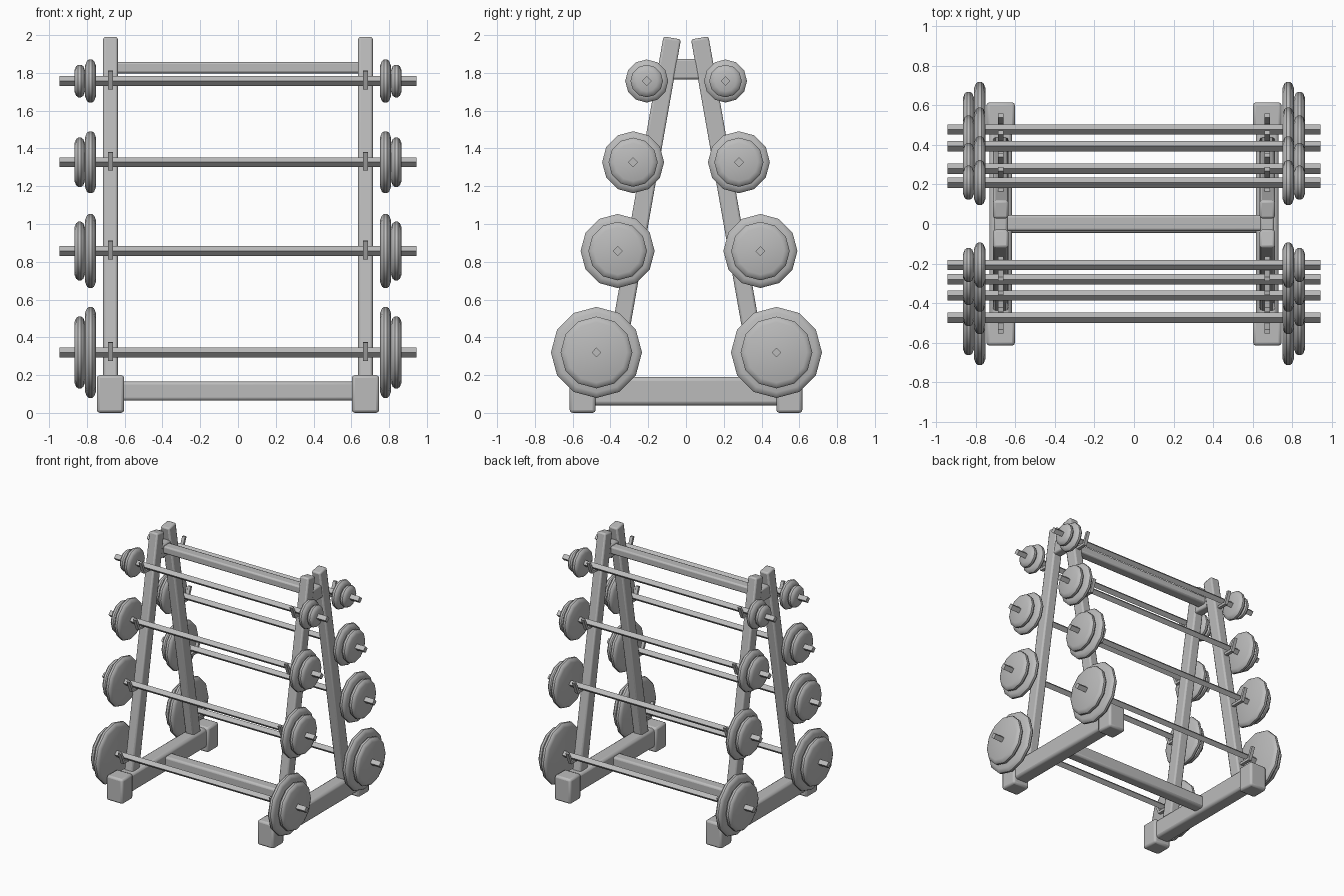
import bpy, bmesh, math
from mathutils import Matrix, Vector

cube = bpy.data.objects.get("Cube")
if cube:
    bpy.data.objects.remove(cube, do_unlink=True)

steel = bpy.data.materials.new("grey_steel")
steel.use_nodes = True
GREY = (0.5, 0.5, 0.5, 1)
steel.diffuse_color = GREY
steel.node_tree.nodes["Principled BSDF"].inputs["Base Color"].default_value = GREY


def finish(name, bm, bevel=0.0):
    bmesh.ops.recalc_face_normals(bm, faces=bm.faces)
    mesh = bpy.data.meshes.new(name)
    bm.to_mesh(mesh)
    bm.free()
    mesh.materials.append(steel)
    obj = bpy.data.objects.new(name, mesh)
    bpy.context.collection.objects.link(obj)
    if bevel:
        mod = obj.modifiers.new("soft_edges", "BEVEL")
        mod.width = bevel
        mod.segments = 2
    bpy.ops.object.select_all(action="DESELECT")
    obj.select_set(True)
    bpy.context.view_layer.objects.active = obj
    bpy.ops.object.shade_smooth_by_angle(angle=math.radians(35))
    return obj


def box(name, centre, size, tilt=0.0, bevel=0.012):
    bm = bmesh.new()
    matrix = (Matrix.Translation(centre) @ Matrix.Rotation(tilt, 4, "X")
              @ Matrix.Diagonal((*size, 1)))
    bmesh.ops.create_cube(bm, size=1, matrix=matrix)
    return finish(name, bm, bevel)


def lathe(name, centre, profile, sides):
    """Spin (x, radius) points about the x axis."""
    bm = bmesh.new()
    verts = [bm.verts.new((x, 0, r)) for x, r in profile]
    edges = [bm.edges.new(pair) for pair in zip(verts, verts[1:])]
    bmesh.ops.spin(bm, geom=verts + edges, cent=(0, 0, 0), axis=(1, 0, 0),
                   angle=math.tau, steps=sides, use_duplicate=False)
    bmesh.ops.remove_doubles(bm, verts=bm.verts, dist=0.0001)
    bmesh.ops.translate(bm, verts=bm.verts, vec=centre)
    return finish(name, bm)


def plate(name, x, y, z, r):
    half = [(0.028, 0), (0.028, r - 0.03), (0.019, r - 0.008), (0.008, r)]
    lathe(name, (x, y, z), half + [(-a, b) for a, b in reversed(half)], 12)


def hook(name, x, side, y_leg, y_bar, z):
    # J-shaped ribbon: back, tray and outward-leaning lip
    outline = [(y_leg - 0.02, z - 0.045), (y_bar + 0.04, z - 0.045),
               (y_bar + 0.08, z + 0.052), (y_bar + 0.06, z + 0.055),
               (y_bar + 0.027, z - 0.025), (y_leg - 0.02, z - 0.025)]
    bm = bmesh.new()
    face = bm.faces.new([bm.verts.new((x - 0.013, side * y, h)) for y, h in outline])
    out = bmesh.ops.extrude_face_region(bm, geom=[face])
    moved = [v for v in out["geom"] if isinstance(v, bmesh.types.BMVert)]
    bmesh.ops.translate(bm, verts=moved, vec=(0.026, 0, 0))
    finish(name, bm)


FRAME_X = 0.675
LEAN = math.radians(10)


def leg_y(z):
    return 0.073 + (1.985 - z) * math.tan(LEAN)


# Side frames
for sx, hand in ((1, "left"), (-1, "right")):
    x = sx * FRAME_X
    box(f"{hand}_base_beam", (x, 0, 0.115), (0.115, 1.04, 0.15), bevel=0.02)
    box(f"{hand}_top_connector", (x, 0, 1.82), (0.07, 0.16, 0.108))
    for sy, end in ((-1, "front"), (1, "back")):
        box(f"{end}_{hand}_foot", (x, sy * 0.547, 0.1), (0.145, 0.138, 0.2), bevel=0.016)
        z_low, z_high = 0.13, 1.985
        z_mid = (z_low + z_high) / 2
        box(f"{end}_{hand}_upright", (x, sy * leg_y(z_mid), z_mid),
            (0.077, 0.094, (z_high - z_low) / math.cos(LEAN)), tilt=sy * LEAN)

# Crossbars joining the frames
box("lower_crossbar", (0, 0, 0.115), (1.28, 0.09, 0.1), bevel=0.016)
box("upper_crossbar", (0, 0.005, 1.828), (1.31, 0.08, 0.06), bevel=0.012)

# Barbells: height, front y, back y, large plate radius, small plate radius
BARBELLS = [(1.757, 0.208, 0.209, 0.114, 0.086),
            (1.327, 0.280, 0.280, 0.164, 0.130),
            (0.857, 0.362, 0.394, 0.196, 0.155),
            (0.320, 0.474, 0.479, 0.241, 0.190)]
for row, (z, y_front, y_back, r_large, r_small) in enumerate(BARBELLS, 1):
    for sy, end, y in ((-1, "front", y_front), (1, "back", y_back)):
        tag = f"{end}_row_{row}"
        lathe(f"{tag}_bar", (0, sy * y, z),
              [(-0.945, 0), (-0.945, 0.026), (0.945, 0.026), (0.945, 0)], 4)
        for sx, hand in ((1, "left"), (-1, "right")):
            plate(f"{tag}_{hand}_large_plate", sx * 0.781, sy * y, z, r_large)
            plate(f"{tag}_{hand}_small_plate", sx * 0.838, sy * y, z, r_small)
            hook(f"{tag}_{hand}_hook", sx * FRAME_X, sy, leg_y(z) + 0.045, y, z)
